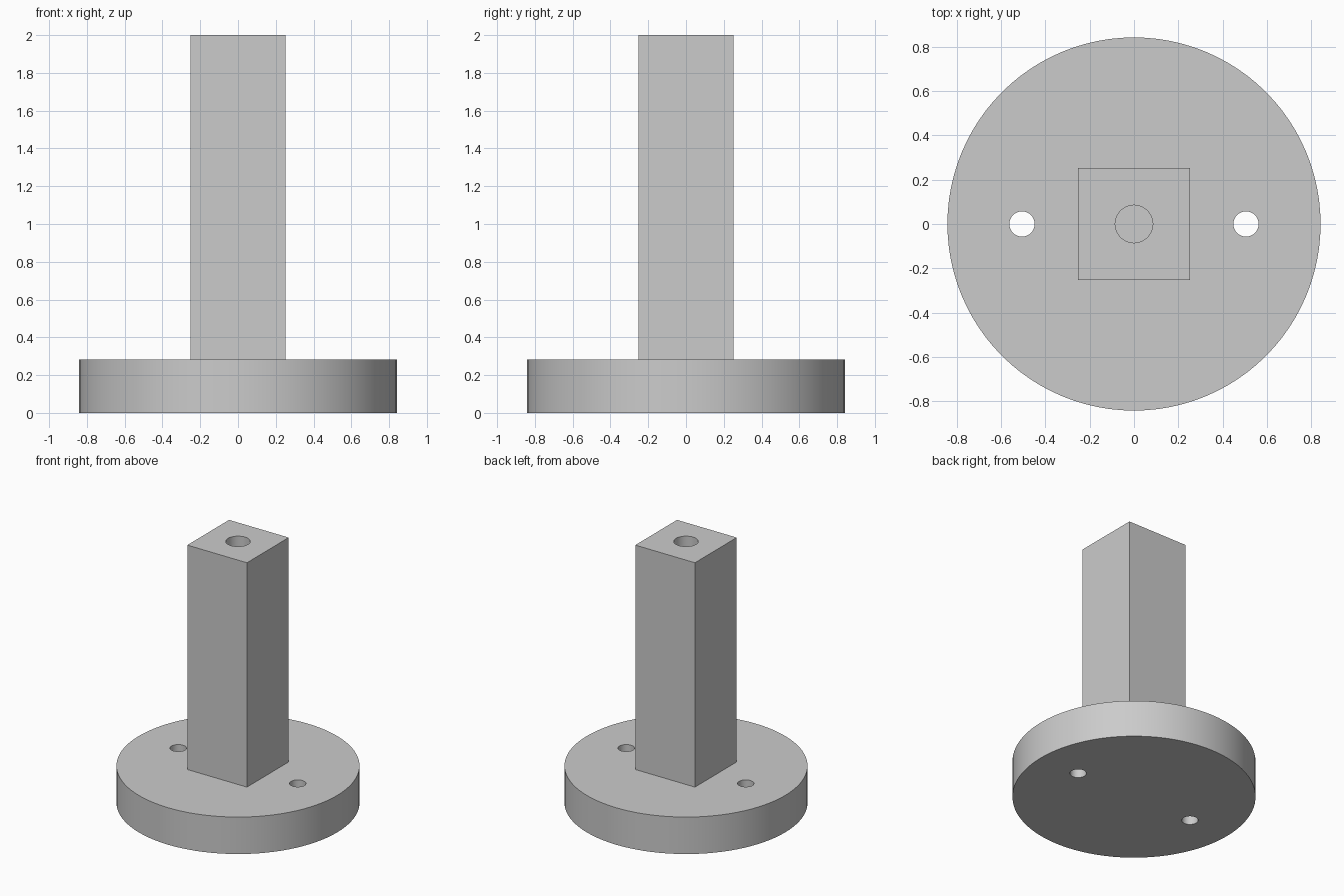
import bpy, math

if "Cube" in bpy.data.objects:
    bpy.data.objects.remove(bpy.data.objects["Cube"], do_unlink=True)

BASE_RADIUS, BASE_HEIGHT = 0.843, 0.283
POST_WIDTH, TOTAL_HEIGHT = 0.505, 2.0
BOLT_OFFSET, BOLT_RADIUS = 0.506, 0.057
BORE_RADIUS, BORE_DEPTH = 0.085, 0.6

grey = bpy.data.materials.new("plain grey")
grey.use_nodes = True
grey.diffuse_color = (0.6, 0.6, 0.6, 1)
grey.node_tree.nodes["Principled BSDF"].inputs["Base Color"].default_value = (0.6, 0.6, 0.6, 1)


def cylinder(name, radius, bottom, top, x=0, sides=48):
    bpy.ops.mesh.primitive_cylinder_add(vertices=sides, radius=radius, depth=top - bottom,
                                        location=(x, 0, (bottom + top) / 2))
    obj = bpy.context.object
    obj.name = name
    obj.data.materials.append(grey)
    return obj


def drill(obj, cutter):
    """Cut a round hole, then discard the cutter."""
    cutter.hide_render = True
    mod = obj.modifiers.new("hole", 'BOOLEAN')
    mod.operation = 'DIFFERENCE'
    mod.solver = 'EXACT'
    mod.object = cutter
    bpy.ops.object.select_all(action='DESELECT')
    obj.select_set(True)
    bpy.context.view_layer.objects.active = obj
    bpy.ops.object.modifier_apply(modifier=mod.name)
    bpy.data.objects.remove(cutter, do_unlink=True)


def smooth(obj):
    bpy.ops.object.select_all(action='DESELECT')
    obj.select_set(True)
    bpy.context.view_layer.objects.active = obj
    bpy.ops.object.shade_smooth_by_angle(angle=math.radians(30))


# Round base with two through bolt holes
base = cylinder("round_base", BASE_RADIUS, 0, BASE_HEIGHT, sides=96)
for side in (-1, 1):
    drill(base, cylinder("bolt_hole_cutter", BOLT_RADIUS, -0.1, BASE_HEIGHT + 0.1, side * BOLT_OFFSET))
smooth(base)

# Square post with a blind bore in its top
post_height = TOTAL_HEIGHT - BASE_HEIGHT
bpy.ops.mesh.primitive_cube_add(size=1, location=(0, 0, BASE_HEIGHT + post_height / 2))
post = bpy.context.object
post.name = "square_post"
post.scale = (POST_WIDTH, POST_WIDTH, post_height)
bpy.ops.object.transform_apply(location=False, rotation=False, scale=True)
post.data.materials.append(grey)
drill(post, cylinder("bore_cutter", BORE_RADIUS, TOTAL_HEIGHT - BORE_DEPTH, TOTAL_HEIGHT + 0.1))
smooth(post)
